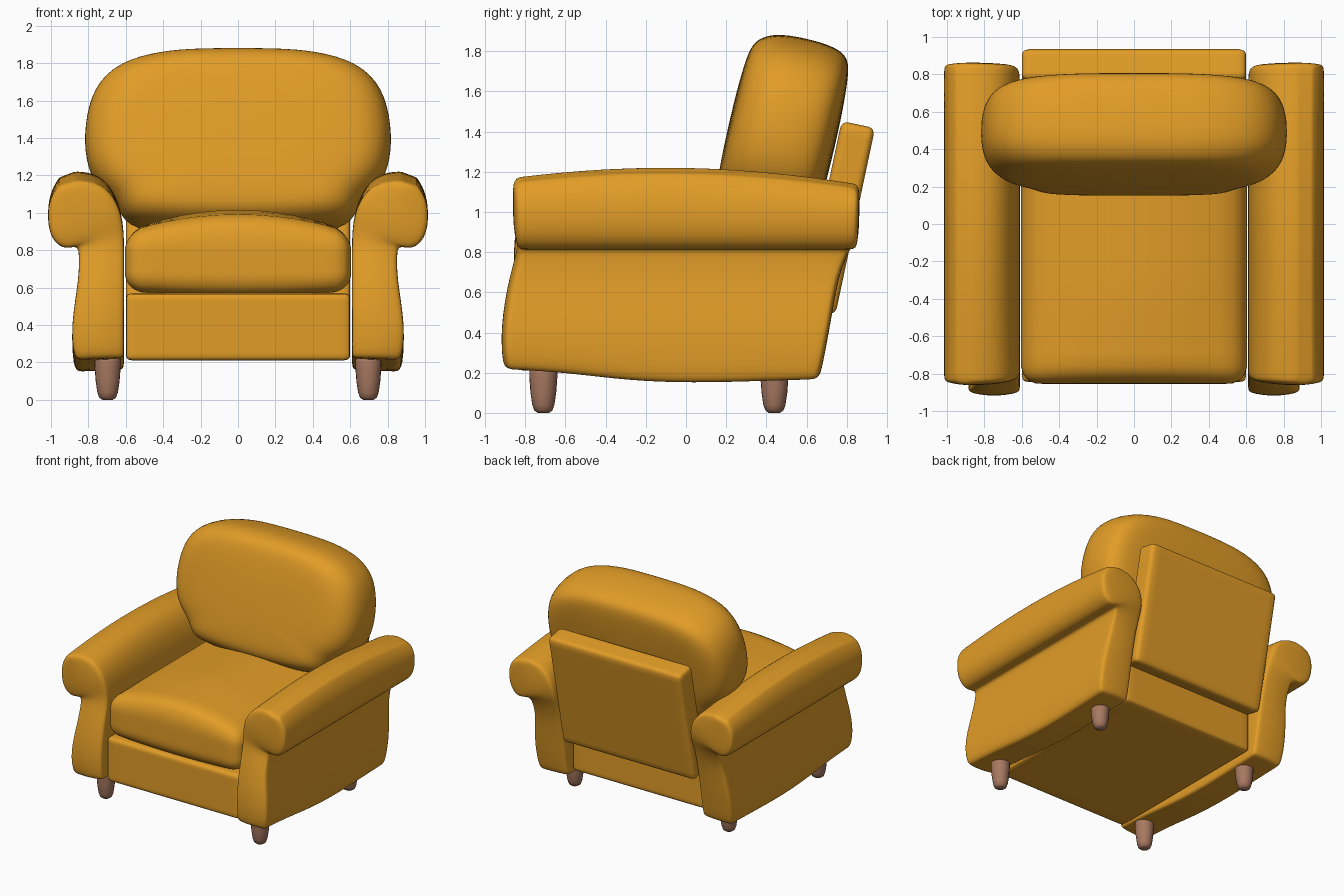
import bpy, bmesh, math
from mathutils import Vector

if "Cube" in bpy.data.objects:
    bpy.data.objects.remove(bpy.data.objects["Cube"])


def material(name, rgb):
    m = bpy.data.materials.new(name)
    m.diffuse_color = (*rgb, 1)
    m.use_nodes = True
    m.node_tree.nodes["Principled BSDF"].inputs["Base Color"].default_value = m.diffuse_color
    return m


fabric = material("mustard fabric", (0.76, 0.335, 0.02))
wood = material("brown wood", (0.39, 0.19, 0.12))


def finish(name, bm, mat, subsurf=0, mirror=(False, False)):
    bmesh.ops.recalc_face_normals(bm, faces=bm.faces)
    me = bpy.data.meshes.new(name)
    bm.to_mesh(me)
    bm.free()
    me.materials.append(mat)
    me.polygons.foreach_set("use_smooth", [True] * len(me.polygons))
    ob = bpy.data.objects.new(name, me)
    bpy.context.collection.objects.link(ob)
    if mirror[0]:
        md = ob.modifiers.new("mirror", 'MIRROR')
        md.use_axis = (True, mirror[1], False)
    if subsurf:
        md = ob.modifiers.new("subsurf", 'SUBSURF')
        md.levels = md.render_levels = subsurf
    return ob


def shell(nu, nv, nw, f):
    """Closed box-like skin: f(i, j, k) gives the position of each grid point."""
    bm = bmesh.new()
    pts = {}

    def v(*ijk):
        if ijk not in pts:
            pts[ijk] = bm.verts.new(f(*ijk))
        return pts[ijk]
    n = (nu, nv, nw)
    for a in range(3):
        b, c = (a + 1) % 3, (a + 2) % 3
        for side in (0, n[a] - 1):
            for p in range(n[b] - 1):
                for q in range(n[c] - 1):
                    quad = []
                    for dp, dq in ((0, 0), (1, 0), (1, 1), (0, 1)):
                        ijk = [0, 0, 0]
                        ijk[a], ijk[b], ijk[c] = side, p + dp, q + dq
                        quad.append(v(*ijk))
                    bm.faces.new(quad)
    return bm


def soft_box(name, lo, hi, r, deform=lambda p: p, n=19):
    """Rounded box between two corners, then reshaped by deform."""
    lo, hi = Vector(lo), Vector(hi)
    mid, half = (lo + hi) / 2, (hi - lo) / 2

    def f(*ijk):
        p = Vector([math.sin((2 * t / (n - 1) - 1) * math.pi / 2) * h for t, h in zip(ijk, half)])
        core = Vector([max(r - h, min(h - r, c)) for c, h in zip(p, half)])
        d = p - core
        if d.length > 1e-6:
            p = core + d.normalized() * r
        return deform(p + mid)
    return finish(name, shell(n, n, n, f), fabric)


# arms: rows running from inner side to outer side, with front and back ends
rows = [  # inner x, z, outer x, z, front y, back y
    (.61, .19, .865, .18, -.905, .665), (.61, .24, .885, .24, -.92, .68),
    (.61, .45, .89, .42, -.925, .72), (.61, .65, .85, .65, -.89, .755),
    (.61, .80, .85, .77, -.85, .80), (.61, .88, .855, .83, -.84, .84),
    (.62, .98, .93, .80, -.855, .86), (.65, 1.09, 1.0, .86, -.865, .865),
    (.71, 1.18, 1.02, .97, -.865, .865), (.79, 1.22, 1.01, 1.10, -.865, .865),
    (.87, 1.225, .96, 1.19, -.86, .86)]
cols = (0, .15, .5, .85, 1)
stations = (0, .035, .2, .4, .6, .8, .965, 1)


def arm_point(i, j, k):
    xi, zi, xo, zo, yf, yb = rows[i]
    u, t = cols[j], stations[k]
    x, z = xi + (xo - xi) * u, zi + (zo - zi) * u
    y = yf + (yb - yf) * t
    edge = .025 * (2 * u - 1) ** 2
    if k == 0:
        y += edge
    if k == len(stations) - 1:
        y -= edge * .6
    if z < .3:                                   # wavy bottom edge
        z += .035 * math.cos((y + .85) * 3.9) if y < -.05 else -.035 + .03 * (y + .05)
    if z > .95:                                  # roll sinks towards its ends
        z -= (z - .95) / .26 * (.09 * (y + .1) ** 2)
    return (x, y, z)


finish("arm", shell(len(rows), len(cols), len(stations), arm_point), fabric, 2, (True, False))

# seat base and crowned seat cushion
soft_box("seat_base", (-.6, -.845, .21), (.6, .62, .57), .03)


def crown(p):
    fx = max(0, 1 - (p.x / .605) ** 2)
    back = .75 + .25 * min(1, max(0, (p.y + .85) / .45))
    h = (p.z - .6) / .3
    if h > .5:
        p.z += .125 * fx * back * (h - .5) * 2
    else:
        p.z -= .04 * fx * (.5 - h)
    return p


soft_box("seat_cushion", (-.605, -.855, .58), (.605, .58, .895), .1, crown)

# leaning back panel
TILT = math.radians(12)


def lean(p):
    c, s = math.cos(TILT), math.sin(TILT)
    return Vector((p.x, .76 + p.y * c + p.z * s, .975 - p.y * s + p.z * c))


soft_box("back_panel", (-.6, -.085, -.48), (.6, .085, .47), .035, lean)

# back cushion: outline swept through its thickness, leaning back
half = [(.2, 1.885), (.42, 1.87), (.64, 1.81), (.77, 1.68), (.815, 1.48), (.81, 1.29),
        (.75, 1.15), (.64, 1.06), (.6, .95), (.42, .92), (.2, .91)]
outline = half + [(-x, z) for x, z in reversed(half)]
layers = [(-.27, .3), (-.26, .7), (-.235, .87), (-.16, .975), (-.06, 1.01),
          (.08, 1.01), (.18, .975), (.235, .89), (.255, .7), (.265, .3)]
bm = bmesh.new()
c, s = math.cos(math.radians(13)), math.sin(math.radians(13))


def back_point(x, w, v):
    return (x, .375 + w * s + v * c, .93 + w * c - v * s)


rings = []
for v, k in layers:
    rings.append([bm.verts.new(back_point(x * k, .47 + (z - 1.40) * (k + (1 - k) * .1), v))
                  for x, z in outline])
m = len(outline)
for a, b in zip(rings, rings[1:]):
    for i in range(m):
        bm.faces.new((a[i], a[(i + 1) % m], b[(i + 1) % m], b[i]))
for ring, v in ((rings[0], -.272), (rings[-1], .267)):
    centre = bm.verts.new(back_point(0, .47, v))
    for i in range(m):
        bm.faces.new((ring[i], ring[(i + 1) % m], centre))
finish("back_cushion", bm, fabric, 2)

# tapered legs with rounded feet
for name, y in (("front_leg", -.71), ("back_leg", .44)):
    bm = bmesh.new()
    prev = None
    for z, r in ((.27, .07), (.18, .07), (.1, .064), (.04, .055), (.012, .045), (0, .028)):
        ring = [bm.verts.new((.697 + r * math.cos(a * math.pi / 10),
                              y + r * math.sin(a * math.pi / 10), z)) for a in range(20)]
        if prev:
            for i in range(20):
                bm.faces.new((prev[i], prev[(i + 1) % 20], ring[(i + 1) % 20], ring[i]))
        else:
            bm.faces.new(ring)
        prev = ring
    bm.faces.new(prev)
    finish(name, bm, wood, 0, (True, False))
